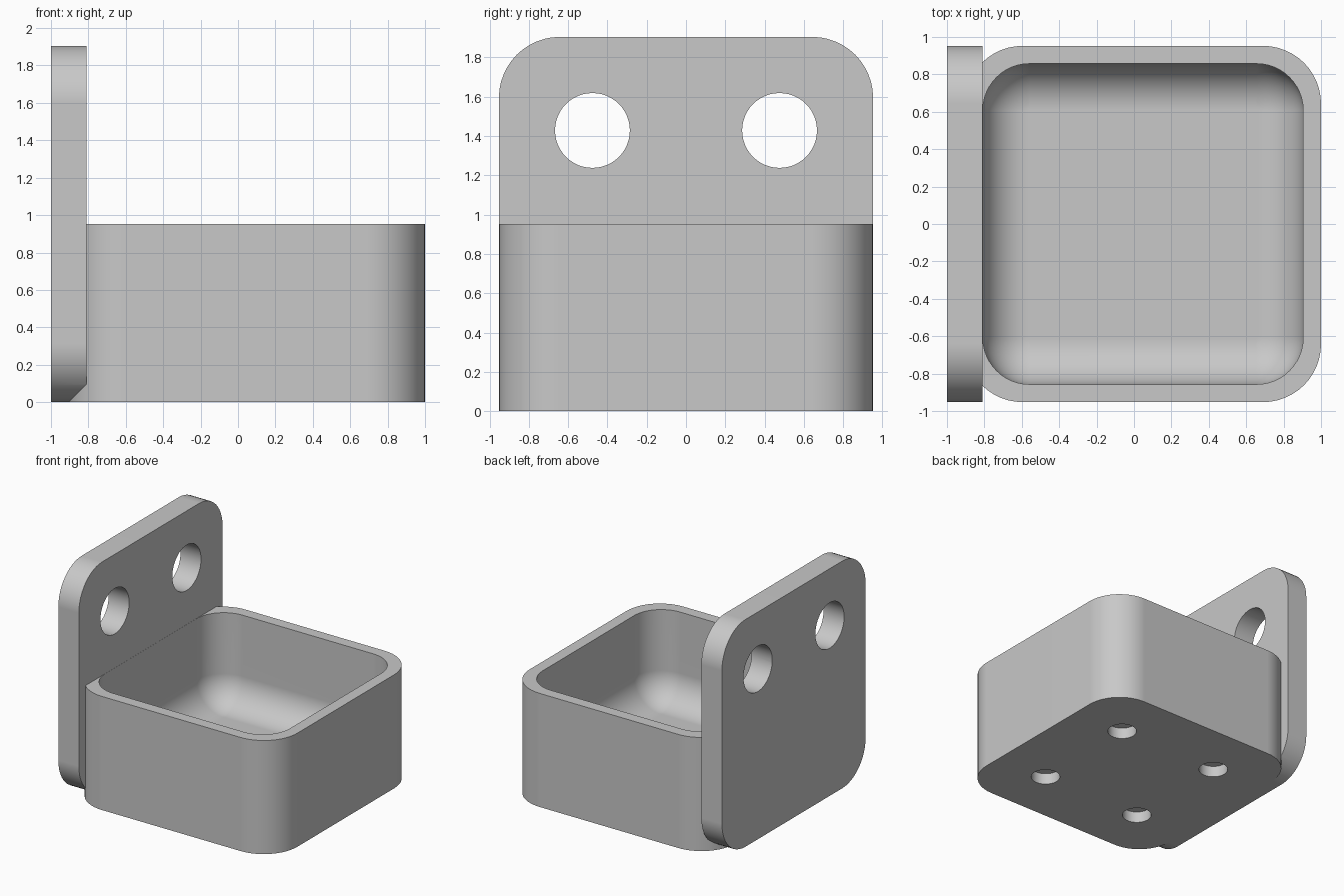
import bpy
import bmesh
from math import cos, sin, pi
from mathutils import Matrix

if "Cube" in bpy.data.objects:
    bpy.data.objects.remove(bpy.data.objects["Cube"], do_unlink=True)

grey = bpy.data.materials.new("light grey")
grey.use_nodes = True
GREY = (0.58, 0.58, 0.58, 1)
grey.diffuse_color = GREY
grey.node_tree.nodes["Principled BSDF"].inputs["Base Color"].default_value = GREY

STEPS = 12   # segments per rounded corner
UNIT = 2 / 21


def outline(u0, u1, v0, v1, r):
    """Rounded rectangle as a counter-clockwise list of points."""
    centres = [(u1 - r, v1 - r), (u0 + r, v1 - r), (u0 + r, v0 + r), (u1 - r, v0 + r)]
    return [(cu + r * cos((q + i / STEPS) * pi / 2), cv + r * sin((q + i / STEPS) * pi / 2))
            for q, (cu, cv) in enumerate(centres) for i in range(STEPS + 1)]


def loft(name, rings):
    """Closed solid through a stack of matching rings."""
    bm = bmesh.new()
    loops = [[bm.verts.new(p) for p in ring] for ring in rings]
    n = len(loops[0])
    for a, b in zip(loops, loops[1:]):
        for i in range(n):
            j = (i + 1) % n
            bm.faces.new((a[i], a[j], b[j], b[i]))
    bm.faces.new(loops[0][::-1])
    bm.faces.new(loops[-1])
    bmesh.ops.recalc_face_normals(bm, faces=bm.faces)
    return finish(name, bm)


def cylinder(name, r, depth, matrix):
    bm = bmesh.new()
    bmesh.ops.create_cone(bm, cap_ends=True, segments=48, radius1=r, radius2=r,
                          depth=depth, matrix=matrix)
    return finish(name, bm)


def finish(name, bm):
    mesh = bpy.data.meshes.new(name)
    bm.to_mesh(mesh)
    bm.free()
    mesh.materials.append(grey)
    obj = bpy.data.objects.new(name, mesh)
    bpy.context.collection.objects.link(obj)
    return obj


def combine(target, other, operation):
    """Apply a boolean and discard the second solid."""
    bpy.context.view_layer.objects.active = target
    mod = target.modifiers.new(operation, 'BOOLEAN')
    mod.operation = operation
    mod.solver = 'EXACT'
    mod.object = other
    bpy.ops.object.modifier_apply(modifier=mod.name)
    bpy.data.objects.remove(other, do_unlink=True)


# Rounded box and upright mounting plate
left, half, corner = -1 + UNIT, 10 * UNIT, 0.31
face = -1 + 2 * UNIT
base = outline(left, 1, -half, half, corner)
holder = loft("holder", [[(x, y, z) for x, y in base] for z in (0, half)])
panel = outline(-half, half, 0, 2 * half, corner)
plate = loft("plate", [[(x, y, z) for y, z in panel] for x in (-1, face)])
combine(holder, plate, 'UNION')

# Tray hollow with a rounded floor edge
fillet, floor = 0.25, 2 * UNIT
rings = []
for i in range(STEPS + 1):
    a = i / STEPS * pi / 2
    inset = fillet * (1 - sin(a)) * 0.98
    ring = outline(face + 0.001 + inset, 1 - UNIT - inset, -9 * UNIT + inset,
                   9 * UNIT - inset, fillet - inset)
    rings.append([(x, y, floor + fillet * (1 - cos(a))) for x, y in ring])
rings.append([(x, y, half + 0.2) for x, y, z in rings[-1]])
combine(holder, loft("hollow", rings), 'DIFFERENCE')

# Screw holes through the plate, blind holes under the floor
for side in (-1, 1):
    place = Matrix.Translation((-1 + UNIT, side * 5 * UNIT, 15 * UNIT)) @ Matrix.Rotation(pi / 2, 4, 'Y')
    combine(holder, cylinder("screw_hole", 2 * UNIT, 0.5, place), 'DIFFERENCE')
    for end in (-1, 1):
        place = Matrix.Translation((UNIT / 2 + end * 5 * UNIT, side * 5 * UNIT, 0))
        combine(holder, cylinder("blind_hole", 0.115, 2 * UNIT, place), 'DIFFERENCE')

# Smooth curves, crisp edges
bpy.ops.object.select_all(action='DESELECT')
holder.select_set(True)
bpy.context.view_layer.objects.active = holder
bpy.ops.object.shade_smooth_by_angle(angle=pi / 6)
weighted = holder.modifiers.new("weighted_normals", 'WEIGHTED_NORMAL')
weighted.keep_sharp = True
